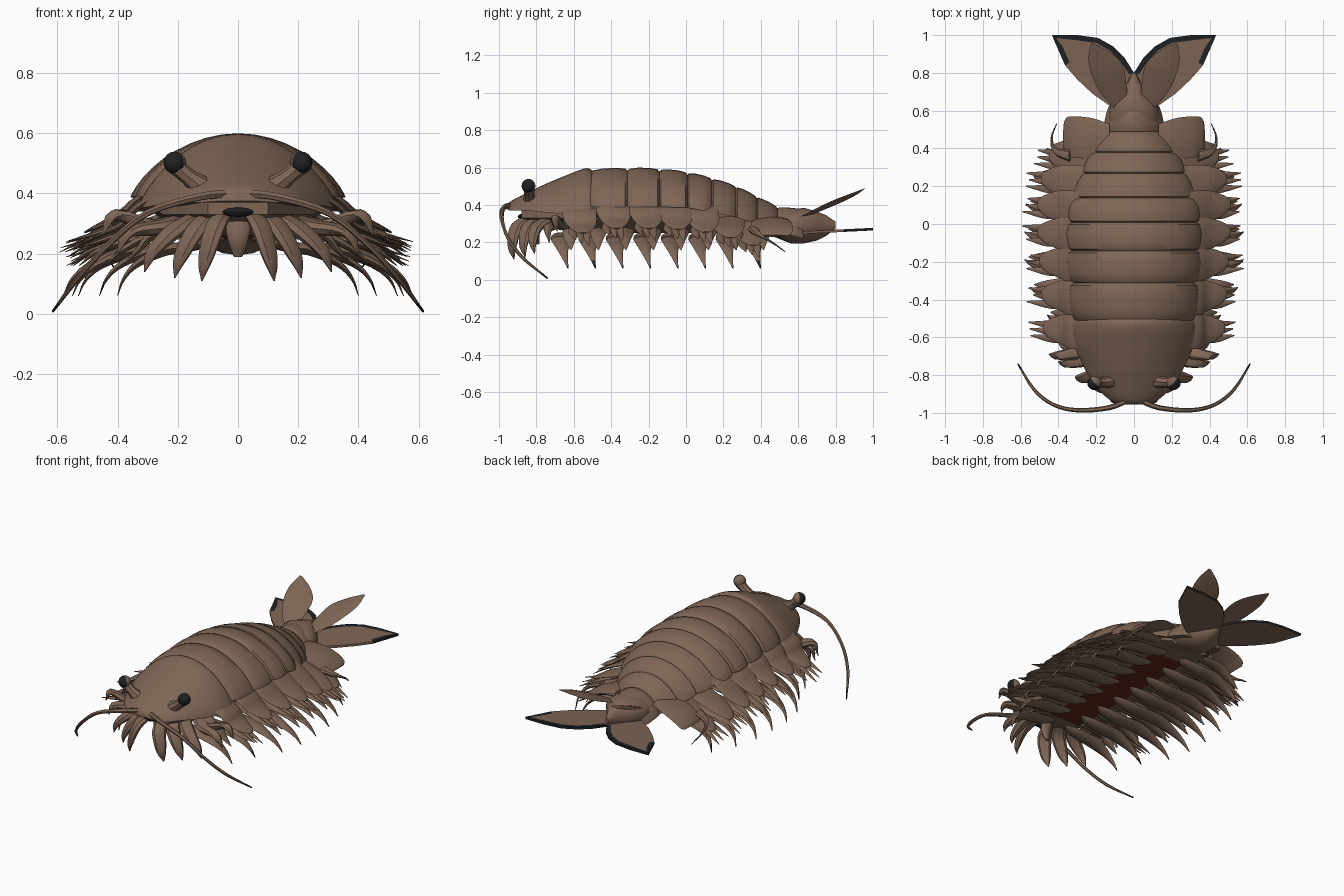
import bpy, bmesh, math, random
from mathutils import Vector

random.seed(4)
if "Cube" in bpy.data.objects:
    bpy.data.objects.remove(bpy.data.objects["Cube"])


def material(name, rgb):
    m = bpy.data.materials.new(name)
    m.use_nodes = True
    m.diffuse_color = (*rgb, 1)
    m.node_tree.nodes["Principled BSDF"].inputs["Base Color"].default_value = (*rgb, 1)
    return m


SHELL = material("shell brown", (0.21, 0.133, 0.092))
BLACK = material("rim black", (0.014, 0.015, 0.017))
BELLY = material("belly red", (0.125, 0.02, 0.011))
SIDES = (("left", 1), ("right", -1))


def finish(name, bm, mats, rule=None, angle=40):
    bmesh.ops.recalc_face_normals(bm, faces=bm.faces)
    for f in bm.faces:
        f.smooth = True
        if rule:
            f.material_index = int(rule(f))
    me = bpy.data.meshes.new(name)
    bm.to_mesh(me)
    bm.free()
    for m in mats:
        me.materials.append(m)
    me.set_sharp_from_angle(angle=math.radians(angle))
    ob = bpy.data.objects.new(name, me)
    bpy.context.collection.objects.link(ob)


def loft(name, rings, mats=(SHELL,), rule=None):
    """Skin closed rings of equal length and cap both ends."""
    bm = bmesh.new()
    loops = [[bm.verts.new(p) for p in r] for r in rings]
    n = len(loops[0])
    for a, b in zip(loops, loops[1:]):
        for i in range(n):
            j = (i + 1) % n
            bm.faces.new((a[i], a[j], b[j], b[i]))
    bm.faces.new(loops[0])
    bm.faces.new(loops[-1])
    finish(name, bm, mats, rule)


def spline(points, steps=4):
    """Smooth curve through points of any dimension."""
    p = [Vector(q) for q in points]
    p = [2 * p[0] - p[1]] + p + [2 * p[-1] - p[-2]]
    out = []
    for a, b, c, d in zip(p, p[1:], p[2:], p[3:]):
        for k in range(steps):
            t = k / steps
            out.append(b + (c - a) * (t / 2) + (2 * a - 5 * b + 4 * c - d) * (t * t / 2)
                       + (3 * b - a - 3 * c + d) * (t ** 3 / 2))
    return out + [p[-2]]


def blade(name, points, flat=1.0, across=(0, 1, 0), sign=1, sides=8, black_below=None):
    """Tapered limb: points are x, y, z, half width; flat is thickness to width."""
    path = spline(points)
    across = Vector(across).normalized()
    rings = []
    for i, q in enumerate(path):
        c = q.to_3d()
        tangent = path[min(i + 1, len(path) - 1)].to_3d() - path[max(i - 1, 0)].to_3d()
        up = tangent.cross(across).normalized()
        w = max(q[3], 0.002)
        ring = []
        for k in range(sides):
            t = 2 * math.pi * k / sides
            v = c + across * w * math.cos(t) + up * w * flat * math.sin(t)
            ring.append((v.x * sign, v.y, v.z))
        rings.append(ring)
    if black_below:
        loft(name, rings, (SHELL, BLACK), lambda f: f.calc_center_median().z < black_below)
    else:
        loft(name, rings)


def arch(y, w, top, low, n=20):
    """Flared arch across the back, closed underneath."""
    return [(w * math.cos(math.pi * k / n), y, low + (top - low) * abs(math.sin(math.pi * k / n)) ** 1.5)
            for k in range(n + 1)]


# Head shield
head = [(-0.955, .06, .40, .375), (-0.93, .13, .425, .37), (-0.85, .21, .465, .37),
        (-0.75, .27, .513, .36), (-0.62, .325, .567, .35), (-0.53, .335, .597, .34), (-0.49, .31, .572, .36)]
loft("head_shield", [arch(*q) for q in spline(head)])

# Back plates, each slightly bulged so the seams dip
plates = [(-0.51, .325, .588, .39), (-0.31, .34, .598, .39), (-0.14, .35, .593, .39),
          (0.01, .35, .575, .385), (0.14, .325, .543, .36), (0.27, .275, .50, .335),
          (0.38, .225, .445, .30), (0.49, .165, .39, .26), (0.63, .135, .375, .22)]
for i, (a, b) in enumerate(zip(plates, plates[1:])):
    rings = []
    for t, s in ((-0.04, .91), (.05, .98), (.3, 1.015), (.65, 1.02), (.92, .99), (1.0, .92)):
        y, w, top, low = Vector(a).lerp(Vector(b), t)
        rings.append(arch(y, w * s, low + (top - low) * s, low))
    loft(f"back_plate_{i + 1}", rings)

# Underbody with a red strip along the belly
core = []
for y, w, top, low in ((-0.88, .1, .38, .33), (-0.64, .25, .38, .26), (-0.5, .29, .41, .25),
                       (0.0, .30, .40, .25), (0.32, .23, .35, .25), (0.5, .13, .29, .23)):
    core.append([(w, y, top), (w, y, top - .05), (.11, y, low), (-.11, y, low),
                 (-w, y, top - .05), (-w, y, top)])


def belly(f):
    c = f.calc_center_median()
    return f.normal.z < -.9 and abs(c.x) < .05 and -.62 < c.y < .32


loft("underbody", core, (SHELL, BELLY), belly)

# Tail base: a boat-shaped wedge
wedge = []
for y, w, top, low in ((0.47, .12, .33, .23), (0.56, .135, .375, .195), (0.63, .125, .385, .195),
                       (0.70, .07, .365, .21), (0.75, .035, .345, .235), (0.80, .01, .31, .275)):
    mid, half = (top + low) / 2, (top - low) / 2
    wedge.append([(w * math.cos(k * math.pi / 8), y, mid + half * math.sin(k * math.pi / 8))
                  for k in range(16)])
loft("tail_base", wedge)


def lower_paddle(name, s):
    """Flat tail paddle, its upper face rimmed black towards the tip."""
    outline = [(.05, .64), (.01, .72), (.0, .80), (.05, .88), (.11, .94), (.19, .985), (.30, 1.0),
               (.435, 1.0), (.40, .92), (.365, .84), (.30, .765), (.22, .69), (.12, .62)]
    bm = bmesh.new()
    f = bm.faces.new([bm.verts.new((s * x, y, .245 + .05 * (y - .62))) for x, y in outline])
    top = bmesh.ops.extrude_face_region(bm, geom=[f])["geom"]
    bmesh.ops.translate(bm, verts=[v for v in top if isinstance(v, bmesh.types.BMVert)], vec=(0, 0, .014))
    bmesh.ops.recalc_face_normals(bm, faces=bm.faces)
    caps = [g for g in bm.faces if g.normal.z > .9]
    bmesh.ops.inset_individual(bm, faces=caps, thickness=.028)

    def rim(g):
        return len(g.verts) == 4 and g.calc_center_median().y > .82
    finish(name, bm, (SHELL, BLACK), rim)


for side, s in SIDES:
    # Tail fan
    lower_paddle(f"{side}_lower_paddle", s)
    blade(f"{side}_upper_paddle", [(.06, .61, .33, .03), (.105, .71, .375, .07), (.14, .81, .42, .085),
                                   (.185, .89, .455, .06), (.225, .955, .488, .006)],
          .08, (1, -.4, 0), s)
    # Rear flaps beside the tail
    blade(f"{side}_rear_flap", [(.13, .45, .33, .08), (.22, .455, .315, .105), (.31, .46, .28, .11),
                                (.355, .465, .25, .10), (.37, .465, .235, .075)], .1, (0, 1, 0), s)
    blade(f"{side}_rear_spine", [(.34, .36, .27, .03), (.42, .39, .24, .02),
                                 (.435, .46, .2, .01), (.41, .53, .15, .003)], .6, (0, 1, 0), s,
          black_below=.175)

    # Side plates with outer spines
    rows = [(-0.57, .48, .39), (-0.39, .49, .415), (-0.215, .50, .415), (-0.06, .51, .41),
            (0.085, .51, .395), (0.22, .49, .365), (0.34, .45, .325)]
    for i, (y, reach, z) in enumerate(rows):
        n = i + 1
        root = .29 if i < 5 else .2
        blade(f"{side}_side_plate_{n}",
              [(root - .04, y, z + .015, .085), (root + .05, y, z - .04, .092),
               (reach - .1, y + .01, z - .09, .08), (reach - .03, y + .015, z - .125, .05),
               (reach, y + .02, z - .14, .02)], .14, (0, 1, 0), s, 10)
        for k, dy in enumerate((-.035, 0, .035)):
            tip = reach + random.uniform(.04, .085)
            blade(f"{side}_plate_spine_{n}_{k + 1}",
                  [(reach - .16, y + dy * .7, z - .095, .024), (reach - .05, y + dy, z - .14, .024),
                   (tip, y + dy + .015, z - .175 - .015 * k, .003)], .4, (0, 1, 0), s, 6)

    # Leaf-shaped legs, each with a shorter inner leg
    for i in range(8):
        y = -0.675 + .147 * i
        n = i + 1
        tip = (.40, .46, .55, .58, .58, .57, .53, .46)[i]
        blade(f"{side}_leg_{n}",
              [(.045, y, .25, .012), (.10, y, .237, .042), (.19, y + .005, .22, .052),
               (tip * .62, y + .01, .21, .055), (tip * .84, y + .015, .165, .032),
               (tip * .95, y + .028, .115, .015), (tip, y + .045, .06, .003)],
              .35, (0, 1, 0), s, black_below=.1 if tip == .46 else .075)
        blade(f"{side}_inner_leg_{n}",
              [(.13, y + .055, .27, .03), (.28, y + .06, .26, .045), (tip * .82, y + .055, .215, .03),
               (tip * .96, y + .06, .16, .003)], .35, (0, 1, 0), s)

    # Mouth limbs fanning out under the head
    for k, (x, y, z) in enumerate(((.12, -.93, .11), (.21, -.87, .12), (.31, -.82, .14),
                                   (.40, -.74, .2), (.45, -.70, .26))):
        blade(f"{side}_mouth_limb_{k + 1}",
              [(x * .3, y + .14, .34, .03), (x * .62, y + .03, .29, .042),
               (x * .9, y, z + .07, .03), (x, y + .01, z, .003)], .6, (.7, .7, 0), s)

    # Antennae
    blade(f"{side}_antenna", [(.02, -.925, .40, .016), (.13, -.972, .388, .014), (.30, -.986, .335, .012),
                              (.43, -.955, .23, .01), (.53, -.875, .12, .009), (.615, -.74, .008, .004)],
          1, (0, .6, .8), s, 6, black_below=.045)

    # Eyes on stalks, dark on the outer front half
    blade(f"{side}_eye_stalk", [(.12, -.83, .42, .04), (.165, -.838, .455, .028), (.205, -.838, .49, .03)],
          1, (0, 1, 0), s)
    bm = bmesh.new()
    bmesh.ops.create_uvsphere(bm, u_segments=20, v_segments=12, radius=.037)
    bmesh.ops.translate(bm, verts=bm.verts, vec=(.21 * s, -.842, .502))
    gaze = Vector((.68 * s, -.7, -.05))
    finish(f"{side}_eye", bm, (SHELL, BLACK), lambda f: f.normal.dot(gaze) > -.1)

# Mouth opening and lower lip
bm = bmesh.new()
bmesh.ops.create_uvsphere(bm, u_segments=16, v_segments=8, radius=1)
for v in bm.verts:
    v.co = (v.co.x * .055, v.co.y * .03 - .87, v.co.z * .016 + .338)
finish("mouth", bm, (BLACK,))
blade("lower_lip", [(0, -.78, .32, .045), (0, -.80, .25, .035), (0, -.79, .19, .015)], .5, (1, 0, 0))
